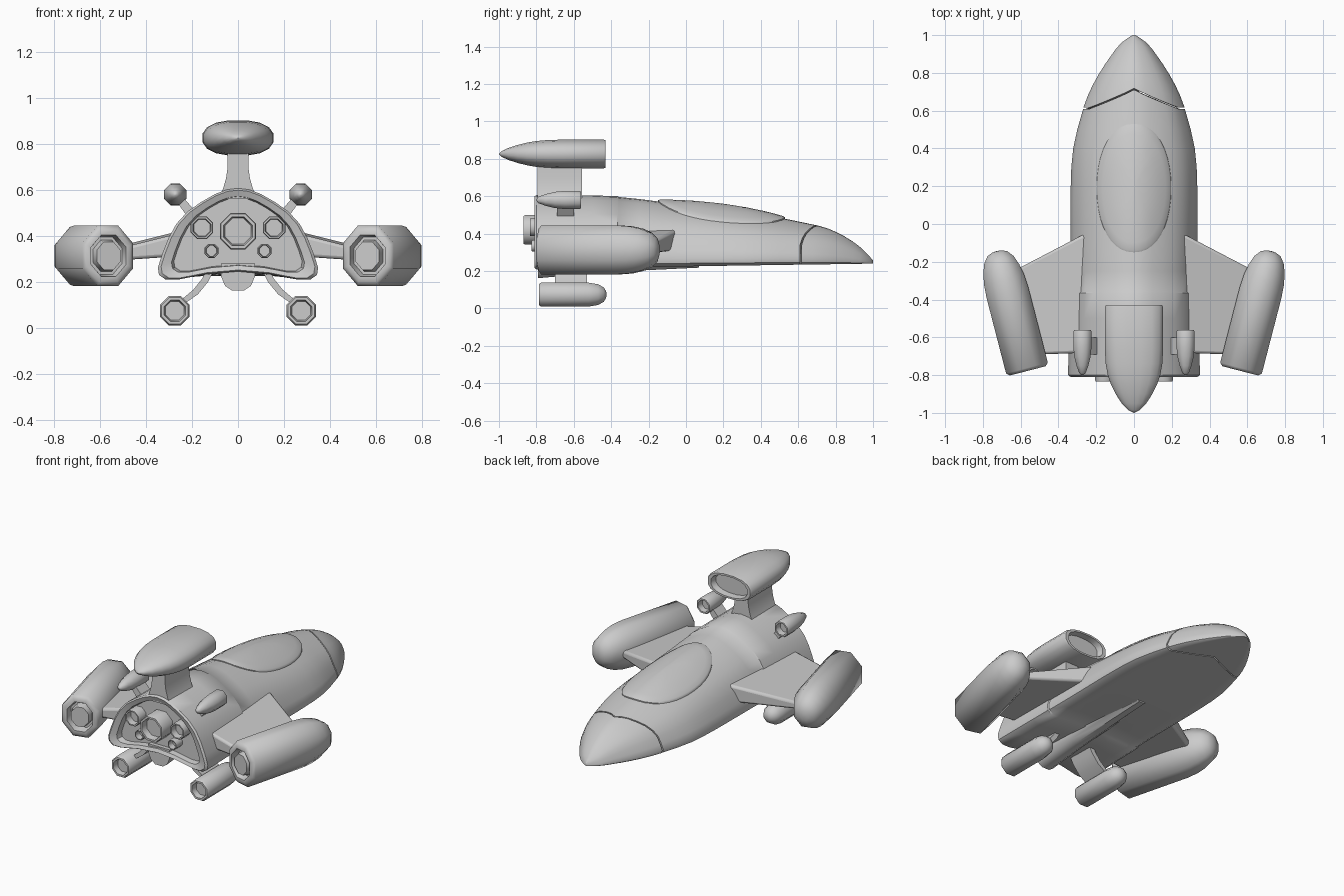
import bpy, bmesh, math
from mathutils import Vector, Matrix

if "Cube" in bpy.data.objects:
    bpy.data.objects.remove(bpy.data.objects["Cube"])


def finish(name, bm, mirror=False, angle=50, bevel=0):
    bmesh.ops.recalc_face_normals(bm, faces=bm.faces)
    me = bpy.data.meshes.new(name)
    bm.to_mesh(me)
    bm.free()
    ob = bpy.data.objects.new(name, me)
    bpy.context.collection.objects.link(ob)
    bpy.ops.object.select_all(action='DESELECT')
    ob.select_set(True)
    bpy.context.view_layer.objects.active = ob
    bpy.ops.object.shade_smooth_by_angle(angle=math.radians(angle))
    if bevel:
        b = ob.modifiers.new("bevel", 'BEVEL')
        b.width, b.segments = bevel, 2
    if mirror:
        m = ob.modifiers.new("mirror", 'MIRROR')
        m.use_mirror_merge = False
    return ob


def loft(name, rings, matrix=None, **kw):
    """Skin closed rings of equal length, capping both ends."""
    bm = bmesh.new()
    vs = [[bm.verts.new(p) for p in r] for r in rings]
    n = len(vs[0])
    for a, b in zip(vs, vs[1:]):
        for i in range(n):
            bm.faces.new((a[i], a[(i + 1) % n], b[(i + 1) % n], b[i]))
    bm.faces.new(vs[0])
    bm.faces.new(vs[-1])
    if matrix:
        bmesh.ops.transform(bm, matrix=matrix, verts=bm.verts)
    return finish(name, bm, **kw)


def pod(name, profile, center, n=8, sx=1, sz=1, power=1, turn=0, **kw):
    """Lathe (y, radius) pairs around the y axis; power < 1 squares the section."""
    def f(v):
        return math.copysign(abs(v) ** power, v)
    angs = [2 * math.pi * (i + .5) / n for i in range(n)]
    rings = [[(r * sx * f(math.cos(a)), y, r * sz * f(math.sin(a))) for a in angs]
             for y, r in profile]
    m = Matrix.Translation(center) @ Matrix.Rotation(math.radians(turn), 4, 'Z')
    return loft(name, rings, m, **kw)


def prism(name, outline, y0, y1, **kw):
    """Extrude an x-z outline along y."""
    return loft(name, [[(x, y, z) for x, z in outline] for y in (y0, y1)], **kw)


def curve(keys, y, c):
    """Smooth interpolation of column c of the station table."""
    i = 0
    while i < len(keys) - 2 and y > keys[i + 1][0]:
        i += 1

    def slope(j):
        a, b = keys[max(j - 1, 0)], keys[min(j + 1, len(keys) - 1)]
        return (b[c] - a[c]) / (b[0] - a[0])
    p, q = keys[i], keys[i + 1]
    h = q[0] - p[0]
    t = min(max((y - p[0]) / h, 0), 1)
    return (p[c] * (2*t**3 - 3*t*t + 1) + q[c] * (3*t*t - 2*t**3)
            + slope(i) * h * (t**3 - 2*t*t + t) + slope(i + 1) * h * (t**3 - t*t))


# Hull: stations (y, half width, top z) and a unit half section (u, v)
STATIONS = [(-.8, .342, .603), (-.36, .336, .596), (-.15, .335, .572), (.2, .335, .53),
            (.4, .322, .502), (.6, .272, .468), (.7, .235, .445), (.8, .182, .41),
            (.9, .115, .352), (.96, .066, .302), (1, .008, .256)]
SECTION = [(0, 1), (.14, .985), (.29, .935), (.46, .85), (.63, .745), (.77, .61), (.87, .45),
           (.95, .27), (1, .13), (.985, .05), (.9, 0), (.75, 0), (.4, .06), (0, .09)]


def hull_point(u, v, y, k=1.0):
    w, top, bot = curve(STATIONS, y, 1), curve(STATIONS, y, 2), .225 + .015 * y
    if v < .1 and abs(u) < .8:
        v *= min(max(-y / .8, 0), 1)
    z = bot + v * (top - bot)
    mid = .4 if y < .4 else (top + bot) / 2
    return Vector((u * w * k, y, mid + (z - mid) * k))


def hull_ring(y, k=1.0):
    loop = SECTION + [(-u, v) for u, v in SECTION[-2:0:-1]]
    return [hull_point(u, v, y(abs(u)) if callable(y) else y, k) for u, v in loop]


def seam(u):
    return .71 - .1 * min(u / .87, 1)


def moved(ring, y, k):
    return [(p.x * k, y, .4 + (p.z - .4) * k) for p in ring]


back = hull_ring(-.8, 1.02)
rings = [moved(back, -.765, .80), moved(back, -.8, .83), moved(back, -.81, .96), back]
rings += [hull_ring(y, 1.02) for y in (-.65, -.5, -.365)]
rings += [hull_ring(y) for y in (-.36, -.25, -.15, 0, .1, .2, .3, .4, .5)]
rings += [hull_ring(seam), hull_ring(seam, .96)]
loft("hull", rings, angle=40)

# Nose cap, separated by a fine groove along the angled seam
nose = [hull_ring(lambda u: seam(u) + .008, .96)]
for t in (0, .15, .3, .45, .6, .72, .82, .9, .96, 1):
    nose.append(hull_ring(lambda u, t=t: (seam(u) + .008) * (1 - t) + t, 1.003))
loft("nose_cap", nose, angle=40)


# Canopy laid over the hull surface
def roof(x, y):
    u = abs(x) / curve(STATIONS, y, 1)
    for (a, va), (b, vb) in zip(SECTION, SECTION[1:]):
        if u <= b:
            return hull_point(0, va + (vb - va) * (u - a) / (b - a), y).z


canopy = []
for r, off in ((1, -.015), (1, .006), (.97, .011), (.85, .016), (.65, .022), (.4, .027), (.15, .029), (.01, .03)):
    ring = []
    for i in range(40):
        a = 2 * math.pi * i / 40
        c, s = math.cos(a), math.sin(a)
        x = .197 * r * math.copysign(abs(c) ** .9, c)
        y = .19 + .34 * r * math.copysign(abs(s) ** .95, s)
        ring.append((x, y, roof(x, y) + off))
    canopy.append(ring)
loft("canopy", canopy, angle=40)

# Rear thrusters set in the recessed panel
for name, x, z, r, tail in (("main_thruster", 0, .42, .085, -.87),
                            ("side_thruster", .157, .435, .053, -.835),
                            ("small_thruster", .115, .335, .033, -.825)):
    pod(name, [(-.76, r), (tail + .01, r), (tail, r * .95), (tail, r * .8), (tail + .04, r * .72)],
        (x, 0, z), mirror=x > 0)

# Wings
wing = [[(x, le, lo), (x, le, hi), (x, te, hi - .01), (x, te, lo)]
        for x, le, te, lo, hi in ((.2, -.02, -.68, .315, .435), (.64, -.25, -.695, .285, .325))]
loft("wing", wing, mirror=True, bevel=.014)

# Wing engines, toed outwards, with nested exhaust rings
R = .142
pod("wing_engine", [(-.328, .05), (-.328, .066), (-.285, .074), (-.285, .088), (-.328, .098), (-.328, .122),
                    (-.312, R), (.1, R), (.17, R * .96), (.23, R * .86), (.28, R * .7),
                    (.312, R * .48), (.325, R * .22), (.327, .005)],
    (.645, -.46, .313), sx=.87, turn=-14.5, mirror=True)

# Dorsal pod with forward intake, on a flared fin
pod("dorsal_pod", [(-1, .01), (-.985, .2), (-.95, .42), (-.9, .63), (-.85, .79), (-.8, .9), (-.74, .97),
                   (-.66, 1), (-.44, 1), (-.43, .96), (-.43, .82), (-.47, .76)],
    (0, 0, .826), n=16, sx=.157, sz=.078, power=.85)
fin = [(.045, .78), (.045, .70), (.052, .65), (.065, .605), (.085, .56)]
prism("dorsal_fin", fin + [(-x, z) for x, z in fin[::-1]], -.795, -.555, angle=30)

# Small upper pods and struts
pod("upper_pod", [(-.8, .004), (-.79, .018), (-.75, .034), (-.7, .047), (-.65, .052), (-.57, .052),
                  (-.562, .048), (-.562, .038), (-.6, .034)], (.273, 0, .58), mirror=True)
prism("upper_strut", [(.17, .49), (.20, .455), (.275, .56), (.25, .58)], -.69, -.6, mirror=True)

# Lower pods and curved struts
pod("lower_pod", [(-.75, .044), (-.785, .05), (-.785, .062), (-.775, .069), (-.52, .069), (-.47, .06),
                  (-.44, .042), (-.427, .02), (-.425, .003)], (.275, 0, .074), mirror=True)
prism("lower_strut", [(.095, .27), (.13, .20), (.175, .145), (.24, .10), (.255, .115), (.195, .165),
                      (.155, .215), (.13, .28)][::-1], -.70, -.53, mirror=True, angle=30)

# Ventral keel tapering forward
keel = []
for y, w, d in ((-.79, .075, .162), (-.5, .07, .187), (-.2, .062, .205), (.07, .055, .218)):
    half = [(w, .28), (w, d + .065 * (.3 - y) / 1.1), (w * .75, d + .02), (w * .35, d)]
    keel.append([(x, y, z) for x, z in half + [(-x, z) for x, z in half[::-1]]])
loft("ventral_keel", keel, angle=35)
